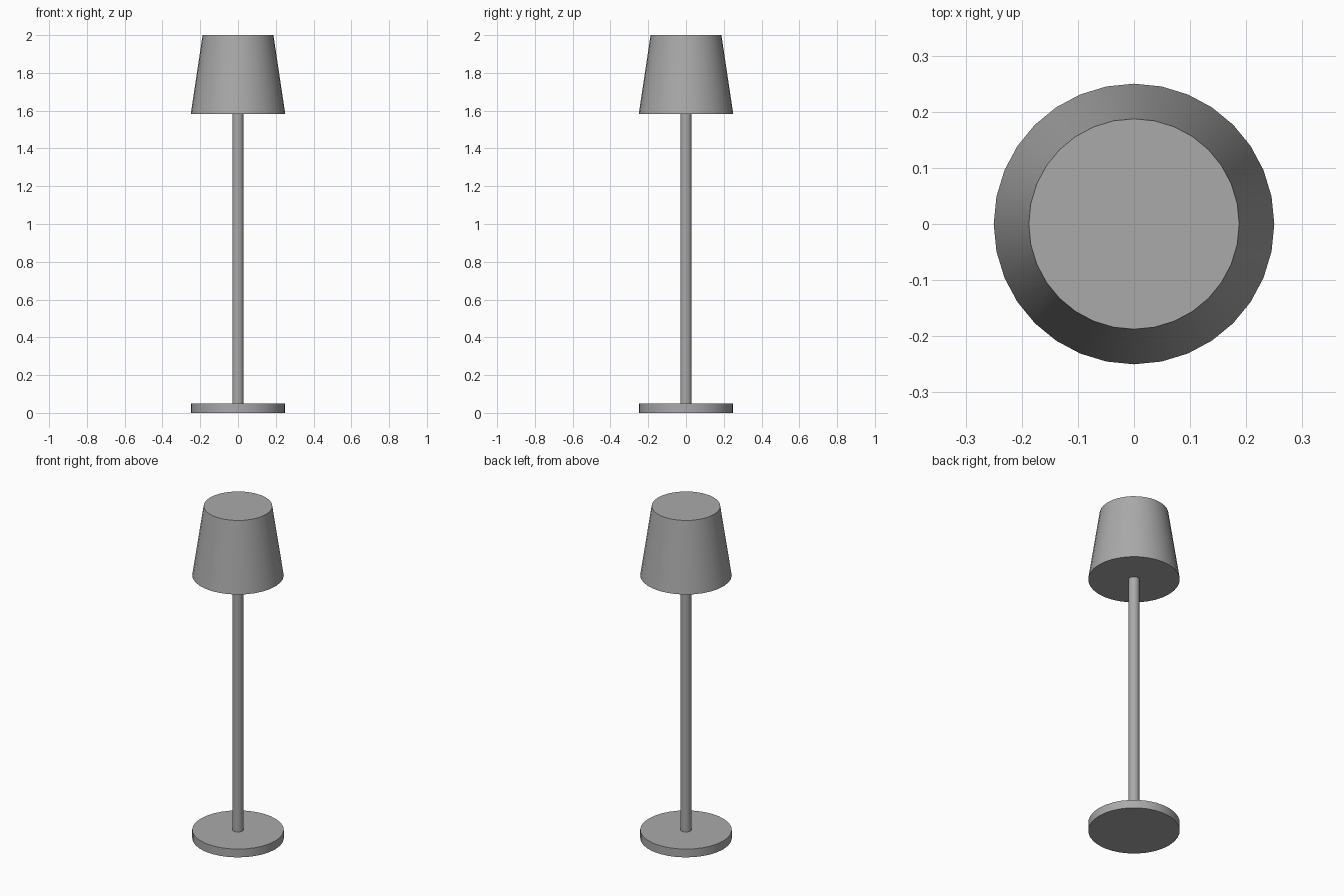
import bpy
import math

cube = bpy.data.objects.get("Cube")
if cube:
    bpy.data.objects.remove(cube, do_unlink=True)

# Single matte grey
GREY = (0.4, 0.4, 0.4, 1.0)
grey = bpy.data.materials.new("matte grey")
grey.use_nodes = True
grey.diffuse_color = GREY
grey.node_tree.nodes["Principled BSDF"].inputs["Base Color"].default_value = GREY


def tapered_disc(name, bottom_radius, top_radius, z_bottom, z_top):
    """Closed round part standing between two heights."""
    bpy.ops.mesh.primitive_cone_add(
        vertices=32, radius1=bottom_radius, radius2=top_radius,
        depth=z_top - z_bottom, location=(0, 0, (z_bottom + z_top) / 2))
    part = bpy.context.object
    part.name = name
    part.data.materials.append(grey)
    bpy.ops.object.shade_smooth_by_angle(angle=math.radians(30))
    return part


BASE_TOP = 0.05
SHADE_BOTTOM = 1.583

# Round foot, slim pole and closed tapered shade
tapered_disc("base", 0.25, 0.25, 0, BASE_TOP)
tapered_disc("pole", 0.03, 0.03, BASE_TOP, SHADE_BOTTOM)
tapered_disc("lampshade", 0.25, 0.1875, SHADE_BOTTOM, 2.0)
